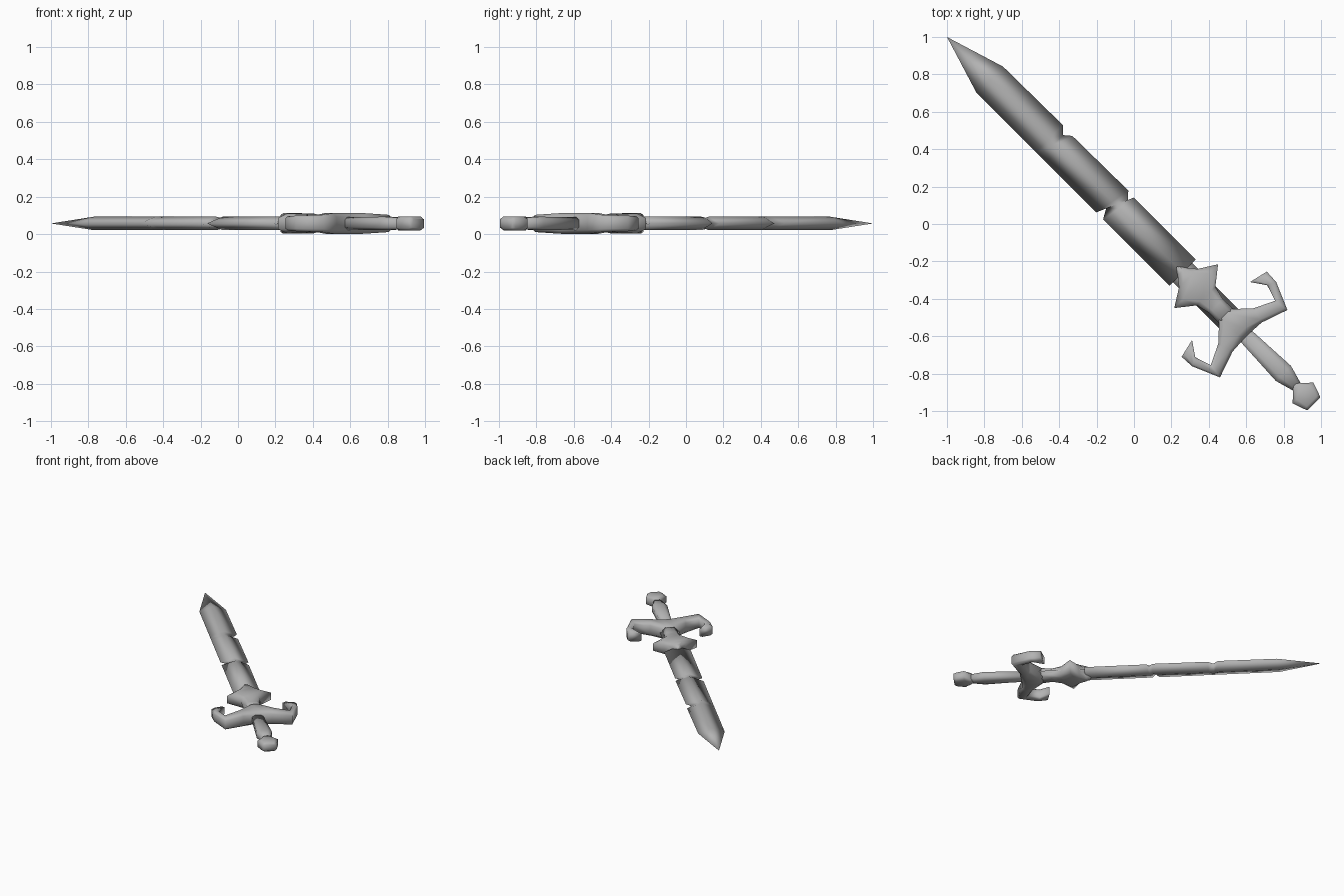
import bpy, bmesh, math
from mathutils import Vector

cube = bpy.data.objects.get("Cube")
if cube:
    bpy.data.objects.remove(cube, do_unlink=True)

MID = 0.057  # height of the middle plane of the sword

steel = bpy.data.materials.new("grey steel")
steel.use_nodes = True
GREY = (0.45, 0.45, 0.45, 1)
steel.diffuse_color = GREY
steel.node_tree.nodes["Principled BSDF"].inputs["Base Color"].default_value = GREY


def loft(name, stations, inset):
    """Skin bevelled cross-sections; each is (edge a, edge b, rim, crest)."""
    bm = bmesh.new()
    rings = []
    for a, b, rim, crest in stations:
        a, b = Vector(a), Vector(b)
        c, d = a.lerp(b, inset), b.lerp(a, inset)
        section = [(a, -rim), (a, rim), (c, crest), (d, crest),
                   (b, rim), (b, -rim), (d, -crest), (c, -crest)]
        rings.append([bm.verts.new((p.x, p.y, h)) for p, h in section])
    for r, s in zip(rings, rings[1:]):
        for i in range(8):
            j = (i + 1) % 8
            bm.faces.new((r[i], r[j], s[j], s[i]))
    bm.faces.new(rings[0])
    bm.faces.new(rings[-1])
    bmesh.ops.remove_doubles(bm, verts=bm.verts, dist=0.0005)
    bmesh.ops.recalc_face_normals(bm, faces=bm.faces)
    for f in bm.faces:
        f.smooth = True
    mesh = bpy.data.meshes.new(name)
    bm.to_mesh(mesh)
    bm.free()
    mesh.materials.append(steel)
    obj = bpy.data.objects.new(name, mesh)
    obj.location.z = MID
    obj.rotation_euler.z = math.radians(45)  # sword lies on the diagonal
    bpy.context.collection.objects.link(obj)
    return obj


def symmetric(profile):
    """Turn (length, half width, rim, crest) rows into sections."""
    return [((w, y), (-w, y), rim, crest) for y, w, rim, crest in profile]


# Blade: diamond section with one single and one double notch
W, T = 0.1, 0.036
loft("blade", [
    ((W, -0.368), (-W, -0.368), 0, T),
    ((W, 0.1), (-W, 0.134), 0, T),
    ((0.067, 0.113), (-0.045, 0.165), 0, 0.03),
    ((0.105, 0.148), (-W, 0.187), 0, T),
    ((W, 0.566), (-W, 0.566), 0, T),
    ((0.067, 0.605), (-W, 0.605), 0, T),
    ((0.105, 0.643), (-W, 0.643), 0, T),
    ((W, 1.09), (-W, 1.09), 0, T),
    ((0, 1.414), (0, 1.414), 0, 0),
], 0.5)

# Narrow blade root between star and guard
loft("blade_root", symmetric([
    (-0.74, 0.072, 0, T), (-0.36, 0.072, 0, T)]), 0.5)

# Star ornament with a long lower point running to the guard
loft("star_ornament", symmetric([
    (-0.325, 0.006, 0.03, 0.045),
    (-0.36, 0.03, 0.03, 0.055),
    (-0.41, 0.07, 0.032, 0.055),
    (-0.47, 0.166, 0.03, 0.053),
    (-0.545, 0.07, 0.03, 0.05),
    (-0.62, 0.052, 0.025, 0.039),
    (-0.72, 0.055, 0.025, 0.05)]), 0.2)

# Cross guard with hooked arms, mirrored about the blade
half = [
    ((0.025, -0.67), (0.025, -0.85), 0.036, 0.057),
    ((0.134, -0.771), (0.11, -0.855), 0.035, 0.055),
    ((0.244, -0.824), (0.255, -0.905), 0.03, 0.046),
    ((0.272, -0.735), (0.318, -0.757), 0.028, 0.042),
    ((0.219, -0.658), (0.322, -0.682), 0.028, 0.038)]
mirrored = [((-a[0], a[1]), (-b[0], b[1]), r, c) for a, b, r, c in reversed(half)]
loft("cross_guard", mirrored + half, 0.2)

# Grip swelling towards the pommel
loft("grip", symmetric([
    (-0.8, 0.04, 0.02, 0.034),
    (-1.13, 0.057, 0.022, 0.036),
    (-1.24, 0.026, 0.018, 0.03)]), 0.25)

# Five-sided pommel
loft("pommel", symmetric([
    (-1.212, 0.012, 0.024, 0.03),
    (-1.235, 0.034, 0.025, 0.038),
    (-1.278, 0.078, 0.025, 0.038),
    (-1.343, 0.056, 0.025, 0.038),
    (-1.36, 0.048, 0.022, 0.025)]), 0.18)
